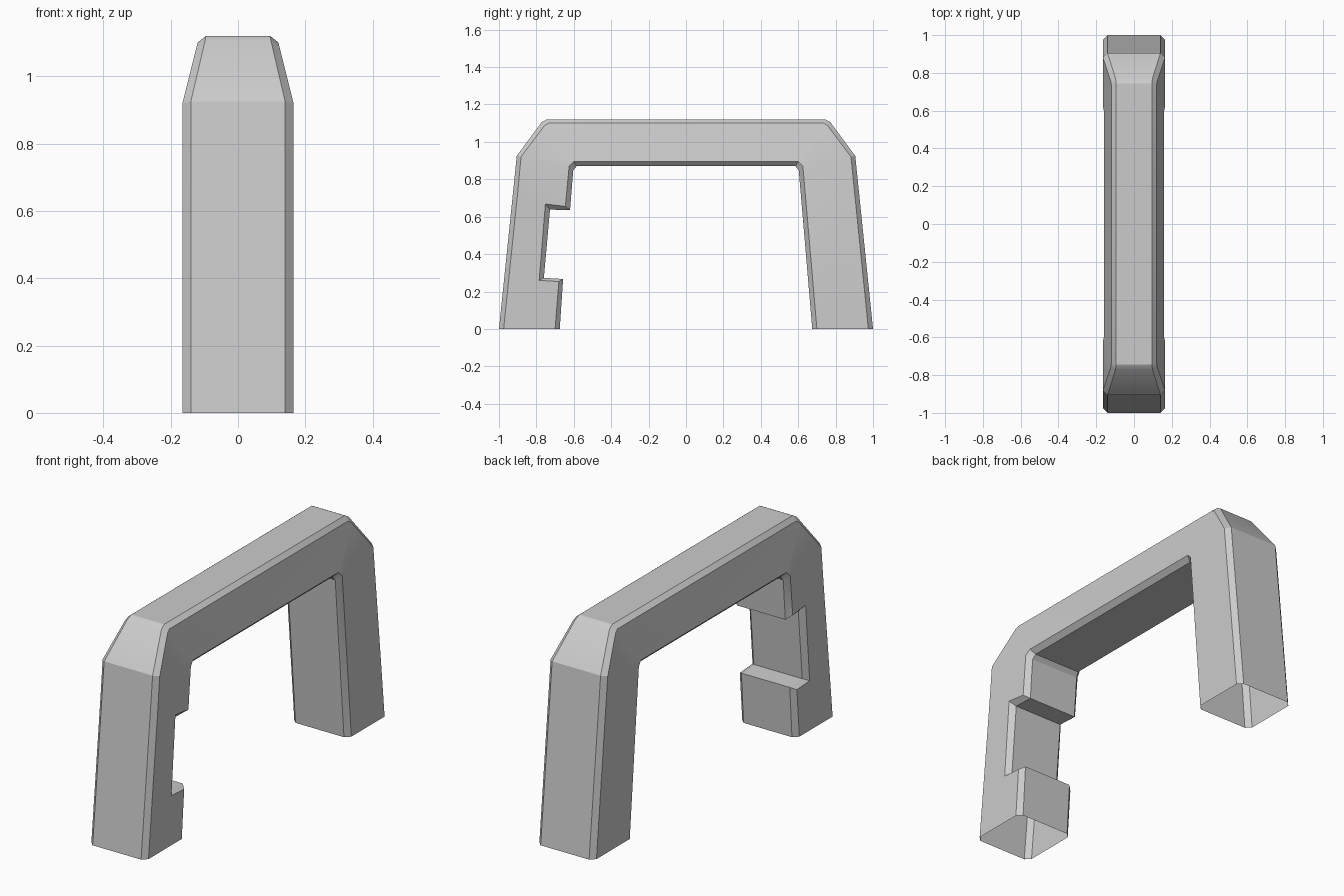
import bpy, bmesh, math

if "Cube" in bpy.data.objects:
    bpy.data.objects.remove(bpy.data.objects["Cube"])


def outer(z):
    """Outer face of the slanted leg at height z."""
    return (-1 + 0.103 * z, z)


# Stations along half the arch, all (y, z):
# outer face, outer chamfer, inner chamfer, inner face, then their half widths
LEG = (0.14, 0.165, 0.165, 0.14)


def leg(z, side, face):
    y, _ = outer(z)
    return [(y, z), (y + 0.025, z), side, face, LEG]


foot = leg(0, (-0.70, 0), (-0.675, 0))
notch = [
    leg(0.20, (-0.68, 0.253), (-0.657, 0.267)),
    leg(0.30, (-0.785, 0.26), (-0.76, 0.273)),
    leg(0.60, (-0.752, 0.668), (-0.727, 0.638)),
    leg(0.74, (-0.645, 0.655), (-0.62, 0.635)),
]
corner = [
    [(-0.905, 0.925), (-0.882, 0.92), (-0.625, 0.87), (-0.603, 0.847), LEG],
    [(-0.772, 1.105), (-0.757, 1.087), (-0.60, 0.895), (-0.585, 0.87), (0.098, 0.123, 0.16, 0.135)],
    [(-0.745, 1.12), (-0.735, 1.10), (-0.60, 0.895), (-0.585, 0.87), (0.095, 0.12, 0.16, 0.135)],
]


def flip(station):
    return [(-y, z) for y, z in station[:4]] + [station[4]]


# Notched leg, crossbar, plain mirrored leg
stations = [foot] + notch + corner + [flip(s) for s in reversed([foot] + corner)]

# Loft the eight-sided section; both feet stay open underneath
bm = bmesh.new()
rings = []
for s in stations:
    half = [(w, y, z) for (y, z), w in zip(s[:4], s[4])]
    ring = half + [(-x, y, z) for x, y, z in reversed(half)]
    rings.append([bm.verts.new(p) for p in ring])
for a, b in zip(rings, rings[1:]):
    for i in range(8):
        j = (i + 1) % 8
        bm.faces.new((a[i], a[j], b[j], b[i]))
bmesh.ops.remove_doubles(bm, verts=bm.verts, dist=0.0005)
bmesh.ops.recalc_face_normals(bm, faces=bm.faces)

mesh = bpy.data.meshes.new("arched_handle")
bm.to_mesh(mesh)
bm.free()
handle = bpy.data.objects.new("arched_handle", mesh)
bpy.context.collection.objects.link(handle)
bpy.context.view_layer.objects.active = handle
handle.select_set(True)
bpy.ops.object.shade_smooth_by_angle(angle=math.radians(28))
